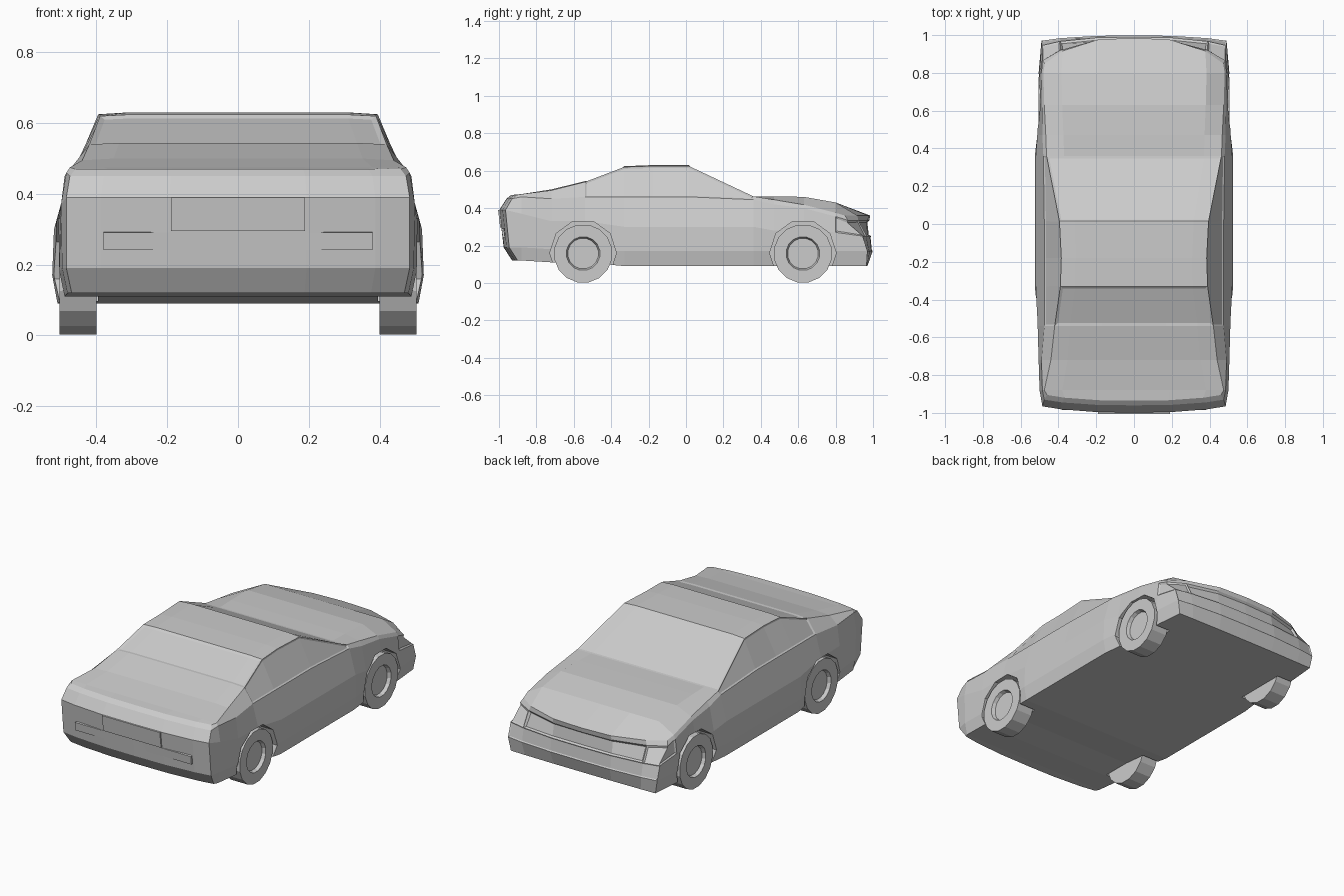
import bpy, bmesh, math
from mathutils import Matrix

if "Cube" in bpy.data.objects:
    bpy.data.objects.remove(bpy.data.objects["Cube"])

# Body stations, tail to nose:
# y, bottom z, sill w, mid z, mid w, shoulder z, shoulder w, top z, top w, crown
STATIONS = [
    (-.965, .12, .485, .39, .485, .45, .475, .47, .46, .0),
    (-.88, .12, .497, .37, .50, .46, .485, .475, .475, .0),
    (-.72, .11, .505, .33, .505, .45, .49, .495, .44, .005),
    (-.54, .11, .505, .33, .51, .46, .475, .54, .42, .004),
    (-.33, .09, .525, .30, .52, .46, .475, .62, .39, .004),
    (-.18, .09, .525, .30, .52, .46, .475, .625, .385, .005),
    (.015, .09, .525, .30, .52, .46, .475, .625, .395, .005),
    (.36, .09, .525, .30, .52, .445, .48, .463, .463, .0),
    (.47, .09, .512, .28, .512, .42, .485, .445, .467, .018),
    (.63, .09, .505, .28, .505, .40, .487, .418, .475, .042),
    (.80, .09, .505, .27, .50, .355, .49, .375, .48, .055),
    (.97, .09, .49, .25, .49, .335, .485, .36, .472, .0),
]
LAST = len(STATIONS) - 1
COLS = [-1, -.8, -.4, 0, .4, .8, 1]
# y and centre bulge of each level at the two ends
ENDS = {0: ([-.90, -.945, -.965, -.93, -.905], [-.03, -.03, -.033, -.03, -.03]),
        LAST: ([.965, .97, .945, .865, .85], [.005, .028, .045, .115, .135])}


def make_object(name, bm):
    bmesh.ops.recalc_face_normals(bm, faces=bm.faces)
    mesh = bpy.data.meshes.new(name)
    bm.to_mesh(mesh)
    bm.free()
    ob = bpy.data.objects.new(name, mesh)
    bpy.context.collection.objects.link(ob)
    return ob


def point(s, level, f):
    y, zb, ws, zm, wm, zs, wsh, zt, wt, crown = STATIONS[s]
    w, z = [(ws - .015, zb), (ws, max(.17, zb + .07)), (wm, zm), (wsh, zs), (wt, zt)][level]
    arc = 1 - abs(f) ** 3
    if level == 4:
        z += crown * min(1, 2.2 * arc)
    if s in ENDS:
        ys, push = ENDS[s]
        y = ys[level] + push[level] * arc
    return (f * w, y, z)


def build_body():
    bm = bmesh.new()
    cache, groups = {}, {}

    def face(group, *keys):
        for k in keys:
            if k not in cache:
                cache[k] = bm.verts.new(point(*k))
        groups.setdefault(group, []).append(bm.faces.new([cache[k] for k in keys]))

    for s in range(LAST):
        # flanks
        for side in (-1, 1):
            for l in range(4):
                group = 'panel'
                if l == 3 and 3 <= s <= 6:
                    group = 'side_glass'
                if l == 2 and s == LAST - 1:
                    group = 'lamp%d' % side
                face(group, (s, l, side), (s + 1, l, side), (s + 1, l + 1, side), (s, l + 1, side))
        # upper surface and floor
        for a, b in zip(COLS, COLS[1:]):
            group = {3: 'rear_glass', 6: 'windscreen'}.get(s, 'panel')
            face(group, (s, 4, a), (s + 1, 4, a), (s + 1, 4, b), (s, 4, b))
            face('panel', (s, 0, a), (s + 1, 0, a), (s + 1, 0, b), (s, 0, b))
    # tail and nose
    for s in (0, LAST):
        for l in range(4):
            for a, b in zip(COLS, COLS[1:]):
                group = 'panel'
                if s and l == 2:
                    group = 'grille' if abs(a + b) < 1.5 else 'lamp%d' % (1 if a > 0 else -1)
                if s and l == 1:
                    group = 'bumper'
                face(group, (s, l, a), (s, l, b), (s, l + 1, b), (s, l + 1, a))
    bmesh.ops.recalc_face_normals(bm, faces=bm.faces)
    # recessed glass, lamps and grille
    for group, t, d in (('side_glass', .009, -.005), ('rear_glass', .015, -.006),
                        ('windscreen', .012, -.004), ('grille', .009, -.012),
                        ('lamp-1', .009, -.006), ('lamp1', .009, -.006),
                        ('bumper', .007, -.004)):
        bmesh.ops.inset_region(bm, faces=groups[group], thickness=t, depth=d,
                               use_even_offset=True, use_boundary=True)
    return make_object('car_body', bm)


def cylinder(bm, x0, x1, y, z, r, sides, turn=0):
    m = (Matrix.Translation(((x0 + x1) / 2, y, z)) @ Matrix.Rotation(math.pi / 2, 4, 'Y')
         @ Matrix.Rotation(turn, 4, 'Z'))
    bmesh.ops.create_cone(bm, cap_ends=True, segments=sides, radius1=r, radius2=r,
                          depth=abs(x1 - x0), matrix=m)


def box(name, size, loc, tilt=0):
    bm = bmesh.new()
    m = (Matrix.Translation(loc) @ Matrix.Rotation(tilt, 4, 'X')
         @ Matrix.Diagonal((*size, 1)))
    bmesh.ops.create_cube(bm, size=1, matrix=m)
    return make_object(name, bm)


body = build_body()
AXLES = (('rear', -.55), ('front', .625))

# wheel arches
bm = bmesh.new()
for _, y in AXLES:
    for side in (-1, 1):
        cylinder(bm, side * .395, side * .62, y, .16, .178, 10)
cutter = make_object('arch_cutter', bm)
cutter.hide_render = True
mod = body.modifiers.new('arches', 'BOOLEAN')
mod.operation, mod.solver, mod.object = 'DIFFERENCE', 'EXACT', cutter
bpy.context.view_layer.objects.active = body
bpy.ops.object.modifier_apply(modifier=mod.name)
bpy.data.objects.remove(cutter)

# wheels with a dished hub
for axle, y in AXLES:
    for side, label in ((-1, 'left'), (1, 'right')):
        bm = bmesh.new()
        cylinder(bm, side * .40, side * .505, y, .157, .157, 16, math.pi / 16)
        bmesh.ops.recalc_face_normals(bm, faces=bm.faces)
        outer = [max(bm.faces, key=lambda f: side * f.calc_center_median().x)]
        for t, d in ((.065, 0), (.008, -.02)):
            bmesh.ops.inset_region(bm, faces=outer, thickness=t, depth=d, use_even_offset=True)
        make_object(axle + '_wheel_' + label, bm)

# tail details
box('number_plate', (.38, .012, .095), (0, -.993, .343), .12)
box('rear_bumper_strip', (.76, .012, .05), (0, -.977, .267), .12)
